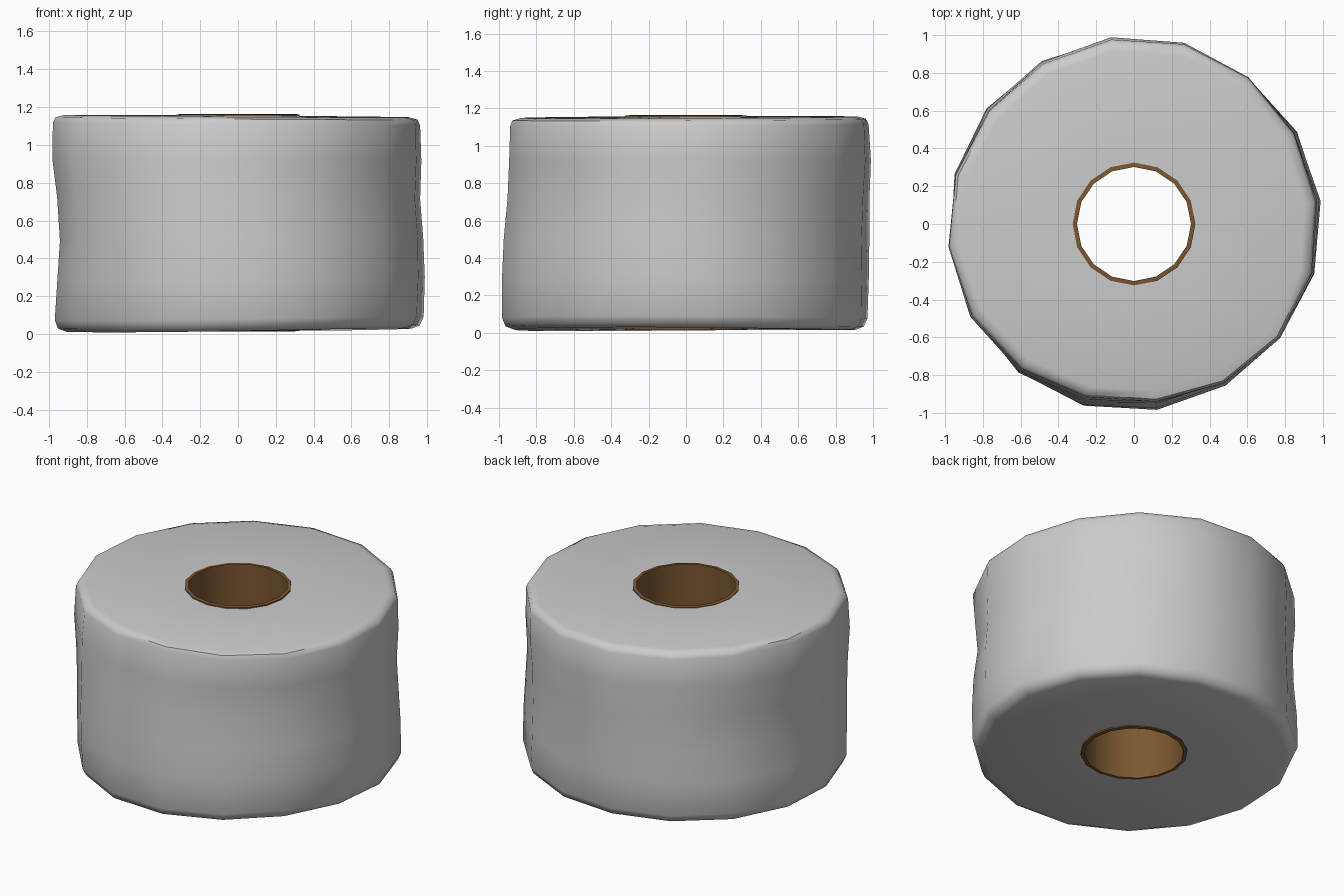
import bpy, bmesh, math
from math import cos, sin, radians, exp

if "Cube" in bpy.data.objects:
    bpy.data.objects.remove(bpy.data.objects["Cube"])


def material(name, rgb):
    m = bpy.data.materials.new(name)
    m.diffuse_color = (*rgb, 1)
    m.use_nodes = True
    m.node_tree.nodes["Principled BSDF"].inputs["Base Color"].default_value = m.diffuse_color
    return m


def dent(deg, z, at, height, depth, spread=30):
    # soft local push in (positive) or out (negative) of the paper side
    d = (deg - at + 180) % 360 - 180
    return -depth * exp(-(d / spread) ** 2 - ((z - height) / 0.28) ** 2)


DENTS = [(180, 0.5, 0.035), (-45, 0.78, 0.045), (-90, 1.05, 0.03),
         (15, 0.7, 0.015), (135, 0.6, 0.02), (60, 0.4, 0.015)]


def paper_shape(r, z, deg):
    if r > 0.5:
        r += sum(dent(deg, z, a, h, d) for a, h, d in DENTS)
        r += 0.008 * sin(radians(3 * deg + 200 * z))
    a = radians(deg)
    # the end faces are gently uneven
    tilt = 0.008 * cos(a - 2.6) if z > 0.6 else 0.009 * cos(a) + 0.005 * cos(2 * a + 1)
    return r * cos(a), r * sin(a), z + tilt * min(r, 1)


def plain_shape(r, z, deg):
    a = radians(deg)
    return r * cos(a), r * sin(a), z


def lathe(name, profile, sides, offset, mat, shape):
    # closed profile swept round the z axis
    bm = bmesh.new()
    rings = [[bm.verts.new(shape(r, z, offset + 360 * i / sides)) for r, z in profile]
             for i in range(sides)]
    n = len(profile)
    for i in range(sides):
        a, b = rings[i], rings[(i + 1) % sides]
        for j in range(n):
            k = (j + 1) % n
            bm.faces.new((a[j], b[j], b[k], a[k]))
    bmesh.ops.recalc_face_normals(bm, faces=bm.faces)
    me = bpy.data.meshes.new(name)
    bm.to_mesh(me)
    bm.free()
    me.materials.append(mat)
    ob = bpy.data.objects.new(name, me)
    bpy.context.collection.objects.link(ob)
    bpy.context.view_layer.objects.active = ob
    ob.select_set(True)
    bpy.ops.object.shade_smooth_by_angle(angle=radians(50))
    ob.select_set(False)
    return ob


white = material("paper white", (0.60, 0.60, 0.60))
brown = material("cardboard brown", (0.20, 0.095, 0.03))

# paper roll: rounded rims, soft dented side
lathe("paper_roll",
      [(0.315, 0.022), (0.92, 0.018), (0.965, 0.035), (0.985, 0.08), (0.99, 0.29),
       (0.99, 0.5), (0.985, 0.72), (0.99, 0.92), (0.98, 1.11), (0.965, 1.14),
       (0.92, 1.152), (0.315, 1.155)],
      16, 7, white, paper_shape)

# cardboard tube lining the hole
lathe("cardboard_core",
      [(0.325, 0.016), (0.325, 1.161), (0.302, 1.163), (0.302, 0.014)],
      16, 0, brown, plain_shape)
